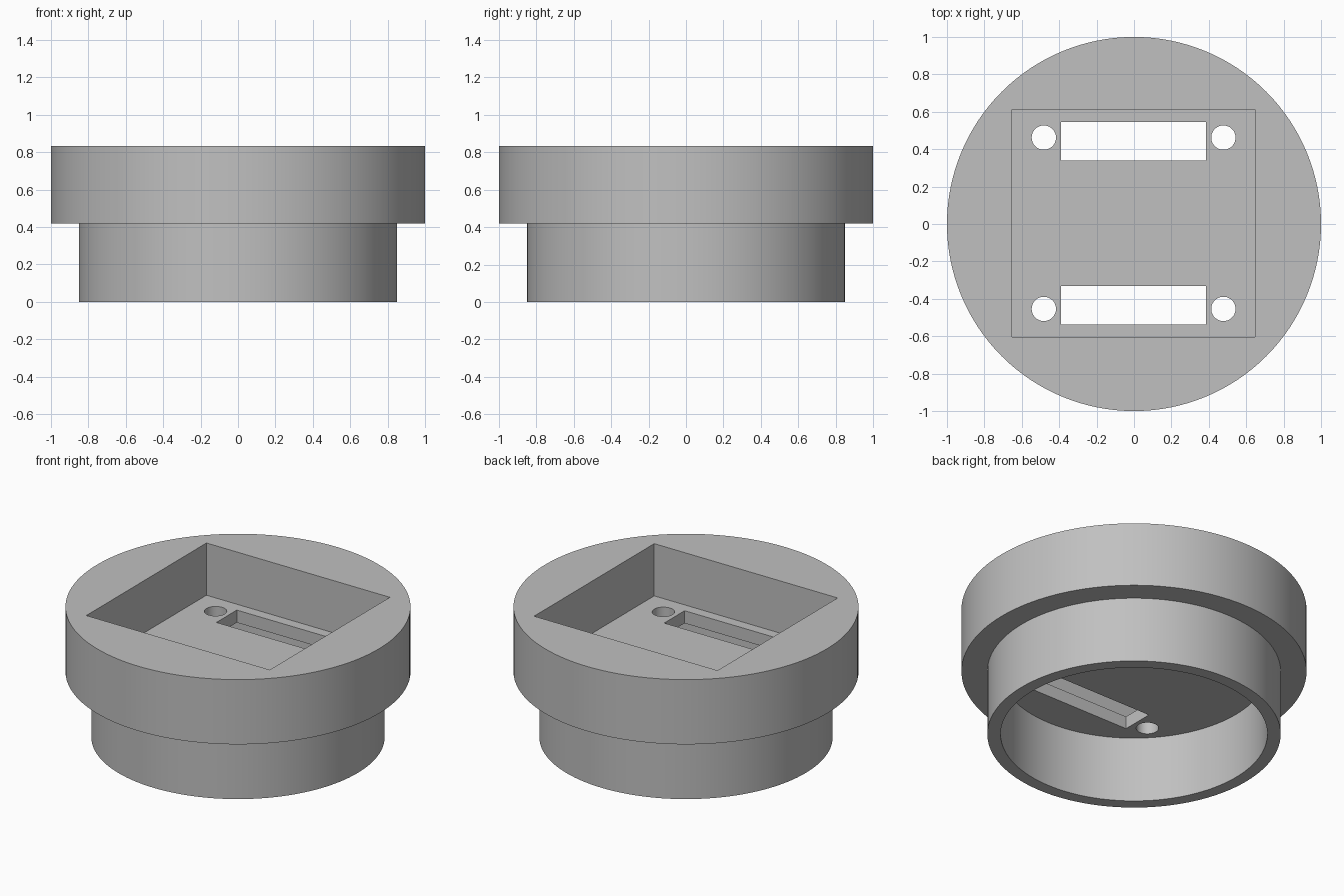
import bpy
import math

cube = bpy.data.objects.get("Cube")
if cube:
    bpy.data.objects.remove(cube, do_unlink=True)

# Plain grey plastic
grey = bpy.data.materials.new("plain_grey")
grey.use_nodes = True
GREY = (0.53, 0.53, 0.53, 1)
grey.diffuse_color = GREY
grey.node_tree.nodes["Principled BSDF"].inputs["Base Color"].default_value = GREY

TOP, STEP, FLOOR = 0.834, 0.42, 0.50   # rim, flange underside, pocket floor
OFF_X, OFF_Y = -0.002, 0.004           # centre of the pocket and its openings


def lathe(name, profile, segments=128):
    """Revolve a closed-on-axis (radius, z) profile around z."""
    verts, faces, rings = [], [], []
    for r, z in profile:
        if r == 0:
            rings.append([len(verts)] * segments)
            verts.append((0, 0, z))
        else:
            rings.append(list(range(len(verts), len(verts) + segments)))
            verts += [(r * math.cos(a), r * math.sin(a), z)
                      for a in (math.tau * i / segments for i in range(segments))]
    for low, high in zip(rings, rings[1:]):
        for i in range(segments):
            j = (i + 1) % segments
            quad = [low[i], low[j], high[j], high[i]]
            faces.append(list(dict.fromkeys(quad)))
    mesh = bpy.data.meshes.new(name)
    mesh.from_pydata(verts, [], faces)
    obj = bpy.data.objects.new(name, mesh)
    bpy.context.collection.objects.link(obj)
    return obj


def cut(target, cutter):
    """Subtract the cutter from the target and remove it."""
    cutter.hide_render = True
    mod = target.modifiers.new("cut", 'BOOLEAN')
    mod.operation = 'DIFFERENCE'
    mod.solver = 'EXACT'
    mod.object = cutter
    bpy.context.view_layer.objects.active = target
    bpy.ops.object.modifier_apply(modifier=mod.name)
    bpy.data.objects.remove(cutter, do_unlink=True)


def box(x, y, z, size):
    bpy.ops.mesh.primitive_cube_add(size=1, location=(x, y, z))
    obj = bpy.context.object
    obj.scale = size
    bpy.context.view_layer.update()
    return obj


# Stepped round body with an open bore underneath
body = lathe("stepped_housing", [(0, STEP), (0.773, STEP), (0.773, 0), (0.85, 0),
                                 (0.85, STEP), (1, STEP), (1, TOP), (0, TOP)])
body.data.materials.append(grey)

# Rectangular pocket in the top
cut(body, box(OFF_X, OFF_Y, FLOOR + 0.5, (1.298, 1.214, 1)))

# Two long slots, each with a round hole at both ends
for side in (-1, 1):
    cut(body, box(OFF_X, OFF_Y + side * 0.438, FLOOR, (0.776, 0.206, 0.4)))
    for end in (-1, 1):
        bpy.ops.mesh.primitive_cylinder_add(
            vertices=48, radius=0.065, depth=0.4,
            location=(OFF_X + end * 0.48, OFF_Y + side * 0.458, FLOOR))
        cut(body, bpy.context.object)

# Smooth round walls, crisp edges
bpy.ops.object.select_all(action='DESELECT')
body.select_set(True)
bpy.context.view_layer.objects.active = body
bpy.ops.object.shade_smooth_by_angle(angle=math.radians(30))
